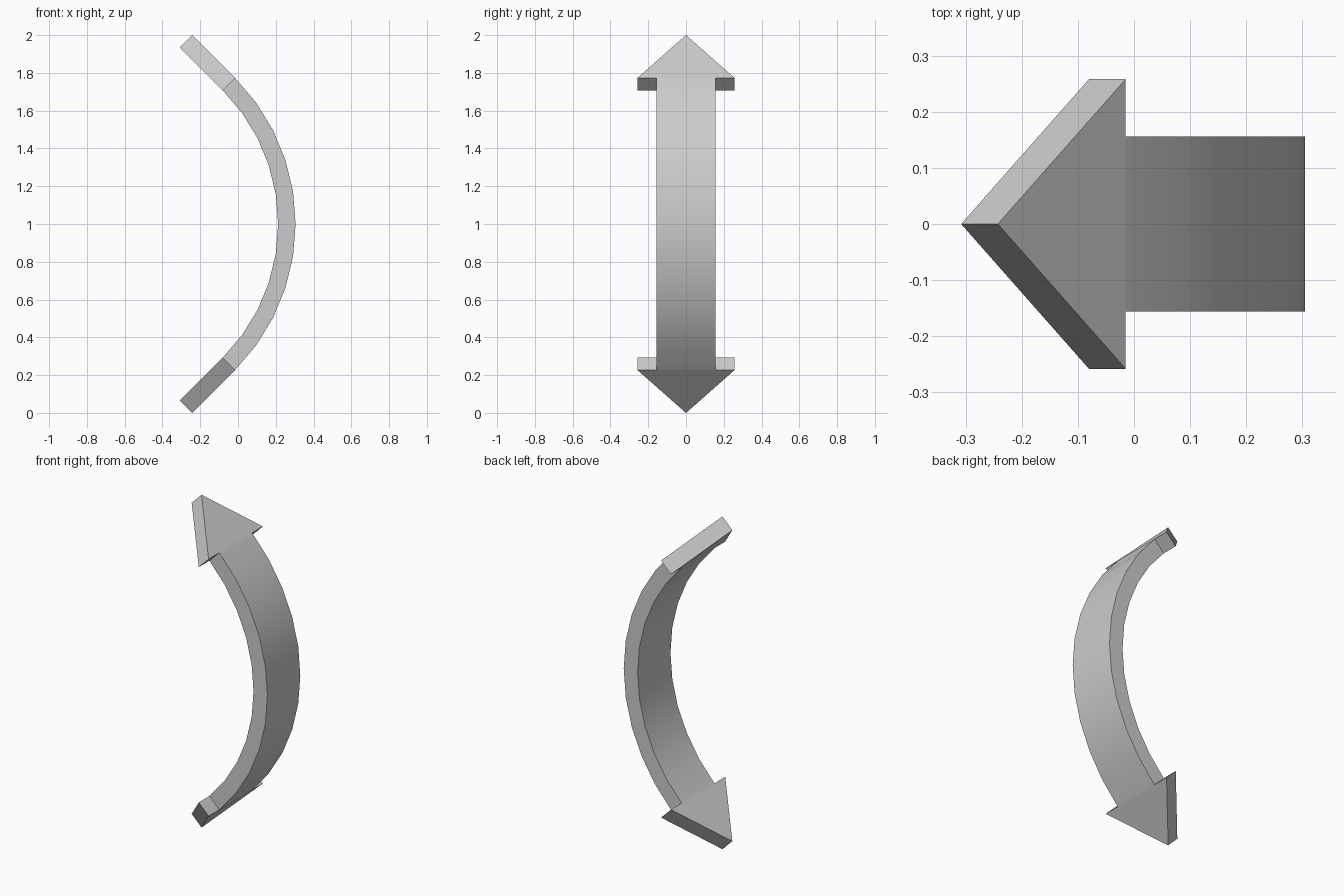
import bpy, bmesh
from math import sin, cos, radians
from mathutils import Vector

if "Cube" in bpy.data.objects:
    bpy.data.objects.remove(bpy.data.objects["Cube"])

R_OUT, R_IN = 1.0925, 1.0          # arc radii
CENTRE = Vector((-0.7875, 0, 1))   # arc centre
HALF_W, HEAD_W, HEAD_L = 0.156, 0.258, 0.322
STEPS = 10                         # segments over 90 degrees


def arc_point(radius, deg, y=0.0):
    a = radians(deg)
    return CENTRE + Vector((radius * cos(a), y, radius * sin(a)))


def prism(name, side_a, side_b):
    """Closed solid joining two matching outlines."""
    bm = bmesh.new()
    a = [bm.verts.new(p) for p in side_a]
    b = [bm.verts.new(p) for p in side_b]
    bm.faces.new(a)
    bm.faces.new(b[::-1])
    n = len(a)
    for i in range(n):
        j = (i + 1) % n
        bm.faces.new((a[j], a[i], b[i], b[j]))
    bmesh.ops.recalc_face_normals(bm, faces=bm.faces)
    mesh = bpy.data.meshes.new(name)
    bm.to_mesh(mesh)
    bm.free()
    obj = bpy.data.objects.new(name, mesh)
    bpy.context.collection.objects.link(obj)
    return obj


# Curved band: outline runs up the outer arc and back down the inner arc
angles = [-45 + 90 * i / STEPS for i in range(STEPS + 1)]
outline = [(R_OUT, d) for d in angles] + [(R_IN, d) for d in reversed(angles)]
band = prism("curved_shaft",
             [arc_point(r, d, -HALF_W) for r, d in outline],
             [arc_point(r, d, HALF_W) for r, d in outline])
bpy.context.view_layer.objects.active = band
band.select_set(True)
bpy.ops.object.shade_smooth_by_angle(angle=radians(30))
band.select_set(False)


# Arrowheads: flat triangles continuing along the tangent at each end
def head_side(radius, sign):
    tangent = Vector((-sin(radians(45)), 0, sign * cos(radians(45))))
    base = arc_point(radius, sign * 45)
    return [base + Vector((0, -HEAD_W, 0)),
            base + Vector((0, HEAD_W, 0)),
            base + tangent * HEAD_L]


for name, sign in (("upper_arrowhead", 1), ("lower_arrowhead", -1)):
    prism(name, head_side(R_OUT, sign), head_side(R_IN, sign))
